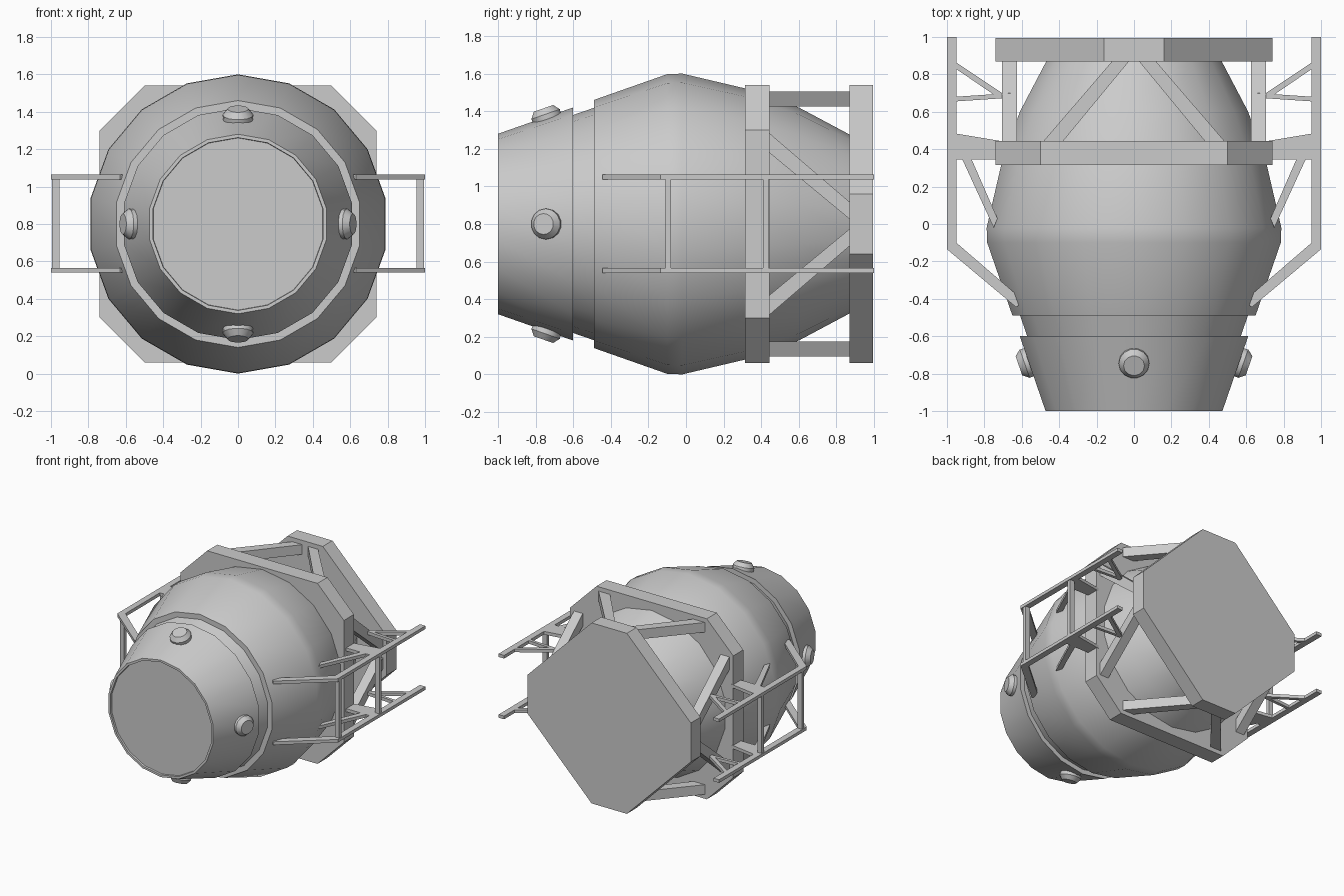
import bpy, bmesh, math
from mathutils import Matrix, Vector

if "Cube" in bpy.data.objects:
    bpy.data.objects.remove(bpy.data.objects["Cube"])

AXIS_Z = 0.8   # height of the barrel's axis
SIDES = 18


def make_object(name, bm, smooth=False):
    bmesh.ops.recalc_face_normals(bm, faces=bm.faces)
    me = bpy.data.meshes.new(name)
    bm.to_mesh(me)
    bm.free()
    ob = bpy.data.objects.new(name, me)
    bpy.context.collection.objects.link(ob)
    if smooth:
        bpy.ops.object.select_all(action='DESELECT')
        ob.select_set(True)
        bpy.context.view_layer.objects.active = ob
        bpy.ops.object.shade_smooth_by_angle(angle=math.radians(30))
    return ob


def lathe(name, profile, cap_start=False, cap_end=False):
    """Revolve (y, radius) points about the barrel's axis."""
    bm = bmesh.new()
    rings = []
    for y, r in profile:
        rings.append([bm.verts.new((r * math.sin(2 * math.pi * i / SIDES), y,
                                    AXIS_Z + r * math.cos(2 * math.pi * i / SIDES)))
                      for i in range(SIDES)])
    for a, b in zip(rings, rings[1:]):
        for i in range(SIDES):
            j = (i + 1) % SIDES
            bm.faces.new((a[i], a[j], b[j], b[i]))
    if cap_start:
        bm.faces.new(rings[0])
    if cap_end:
        bm.faces.new(rings[-1])
    return make_object(name, bm, True)


def prism(bm, outline, lo, hi, place):
    """Extrude a 2D outline from lo to hi; place(u, v, w) gives the 3D point."""
    a = [bm.verts.new(place(u, v, lo)) for u, v in outline]
    b = [bm.verts.new(place(u, v, hi)) for u, v in outline]
    bm.faces.new(a)
    bm.faces.new(b)
    n = len(outline)
    for i in range(n):
        j = (i + 1) % n
        bm.faces.new((a[i], a[j], b[j], b[i]))


def octagon_plate(name, flat, y0, y1):
    h = 0.74
    pts = [(flat, h), (h, flat), (h, -flat), (flat, -h),
           (-flat, -h), (-h, -flat), (-h, flat), (-flat, h)]
    bm = bmesh.new()
    prism(bm, pts, y0, y1, lambda u, v, w: (u, w, AXIS_Z + v))
    return make_object(name, bm)


# Barrel: nose with recessed cap and neck groove, then main hull
lathe("nose_section", [(-0.985, 0.46), (-1.0, 0.462), (-1.0, 0.48), (-0.6, 0.62),
                       (-0.6, 0.58), (-0.47, 0.625)], cap_start=True)
lathe("main_hull", [(-0.49, 0.60), (-0.49, 0.66), (-0.1, 0.797), (-0.02, 0.80),
                    (0.32, 0.72), (0.6, 0.62), (0.9, 0.46)], cap_end=True)

# Octagonal plates around the rear
octagon_plate("collar_frame", 0.5, 0.315, 0.445)
octagon_plate("rear_plate", 0.16, 0.87, 0.995)

# Four V-shaped pairs of struts between the plates
bm = bmesh.new()
for k in range(4):
    rot = Matrix.Rotation(k * math.pi / 2, 3, 'Y')
    for s in (1, -1):
        pts = [(s * 0.39, 0.43), (s * 0.495, 0.43), (s * 0.10, 0.89), (s * 0.01, 0.89)]
        prism(bm, pts, 0.625, 0.705,
              lambda u, v, w: rot @ Vector((u, v, w)) + Vector((0, 0, AXIS_Z)))
make_object("rear_struts", bm)

# Four round knobs standing square to the sloped nose
tilt = math.atan2(0.14, 0.40)
for k in range(4):
    bm = bmesh.new()
    rings = []
    for h, r in ((-0.03, 0.08), (0.015, 0.082), (0.048, 0.056)):
        rings.append([bm.verts.new((r * math.cos(a), r * math.sin(a), h))
                      for a in [2 * math.pi * i / 14 for i in range(14)]])
    for a, b in zip(rings, rings[1:]):
        for i in range(14):
            j = (i + 1) % 14
            bm.faces.new((a[i], a[j], b[j], b[i]))
    bm.faces.new(rings[-1])
    bm.faces.new(rings[0])
    m = (Matrix.Translation((0, 0, AXIS_Z)) @ Matrix.Rotation(k * math.pi / 2, 4, 'Y')
         @ Matrix.Translation((0, -0.742, 0.57)) @ Matrix.Rotation(tilt, 4, 'X'))
    bmesh.ops.transform(bm, matrix=m, verts=bm.verts)
    make_object("nose_knob", bm, True)

# Side rails: flat truss at two heights on each side
RAIL = [
    [(0.95, 1.0), (1.0, 1.0), (1.0, -0.135), (0.63, -0.445), (0.59, -0.41), (0.95, -0.10)],
    [(0.72, 0.345), (0.96, 0.345), (0.96, 0.485), (0.72, 0.445)],    # bracket to collar
    [(0.87, 0.35), (0.92, 0.35), (0.75, -0.02), (0.73, 0.03)],       # brace to hull
    [(0.66, 0.675), (0.66, 0.70), (0.96, 0.68), (0.96, 0.655)],      # bar to struts
    [(0.69, 0.69), (0.74, 0.685), (0.96, 0.835), (0.96, 0.87)],      # rear brace
]
for side, s in (("right", 1), ("left", -1)):
    bm = bmesh.new()
    for z in (0.54, 1.038):
        for pts in RAIL:
            prism(bm, pts, z, z + 0.026, lambda u, v, w: (s * u, v, w))
    # Upright posts joining the two rails
    for y in (-0.11, 0.41):
        pts = [(0.955, y), (0.995, y), (0.995, y + 0.03), (0.955, y + 0.03)]
        prism(bm, pts, 0.56, 1.045, lambda u, v, w: (s * u, v, w))
    make_object(side + "_side_rail", bm)
